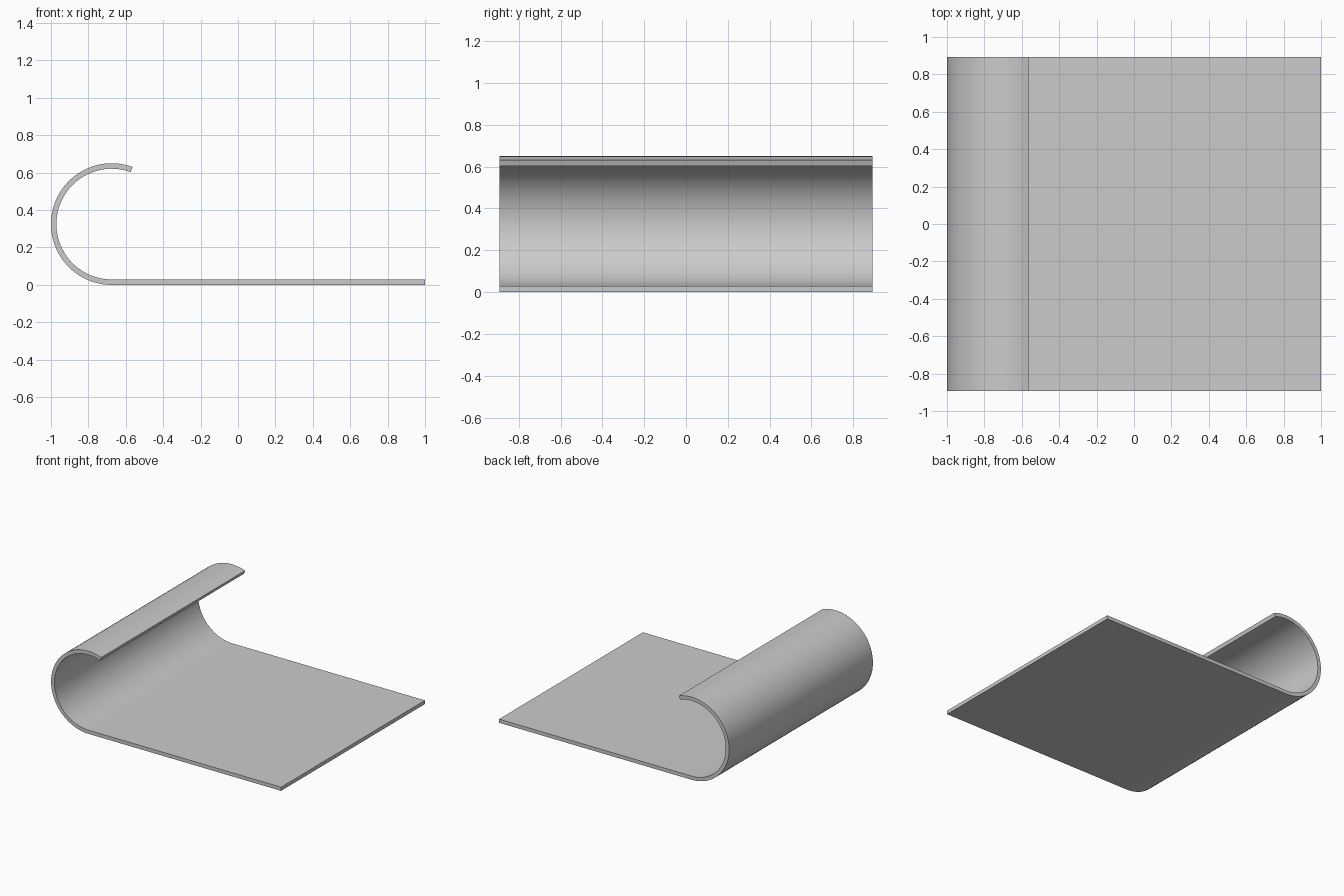
import bpy, bmesh, math

if "Cube" in bpy.data.objects:
    bpy.data.objects.remove(bpy.data.objects["Cube"])

HALF_W = 0.893       # half width along y
R_OUT = 0.325        # outer radius of the curl
THICK = 0.029
CX, CZ = -0.675, 0.325
SEGS = 48

# Paired outer / inner profile points: flat sheet, then the curl
pairs = [((1.0, 0.0), (1.0, THICK))]
for i in range(SEGS + 1):
    a = math.radians(-90 - 200 * i / SEGS)
    c, s = math.cos(a), math.sin(a)
    pairs.append(tuple((CX + r * c, CZ + r * s) for r in (R_OUT, R_OUT - THICK)))

# Sweep the profile across the width
bm = bmesh.new()
rings = []
for (ox, oz), (ix, iz) in pairs:
    rings.append([bm.verts.new(p) for p in (
        (ox, -HALF_W, oz), (ox, HALF_W, oz),
        (ix, HALF_W, iz), (ix, -HALF_W, iz))])
for a, b in zip(rings, rings[1:]):
    for k in range(4):
        n = (k + 1) % 4
        bm.faces.new((a[k], a[n], b[n], b[k]))
bm.faces.new(rings[0])
bm.faces.new(rings[-1])
bmesh.ops.recalc_face_normals(bm, faces=bm.faces)

mesh = bpy.data.meshes.new("curled_sheet")
bm.to_mesh(mesh)
bm.free()
sheet = bpy.data.objects.new("curled_sheet", mesh)
bpy.context.collection.objects.link(sheet)

# Smooth curl with crisp sheet edges
bpy.context.view_layer.objects.active = sheet
sheet.select_set(True)
bpy.ops.object.shade_smooth_by_angle(angle=math.radians(30))
